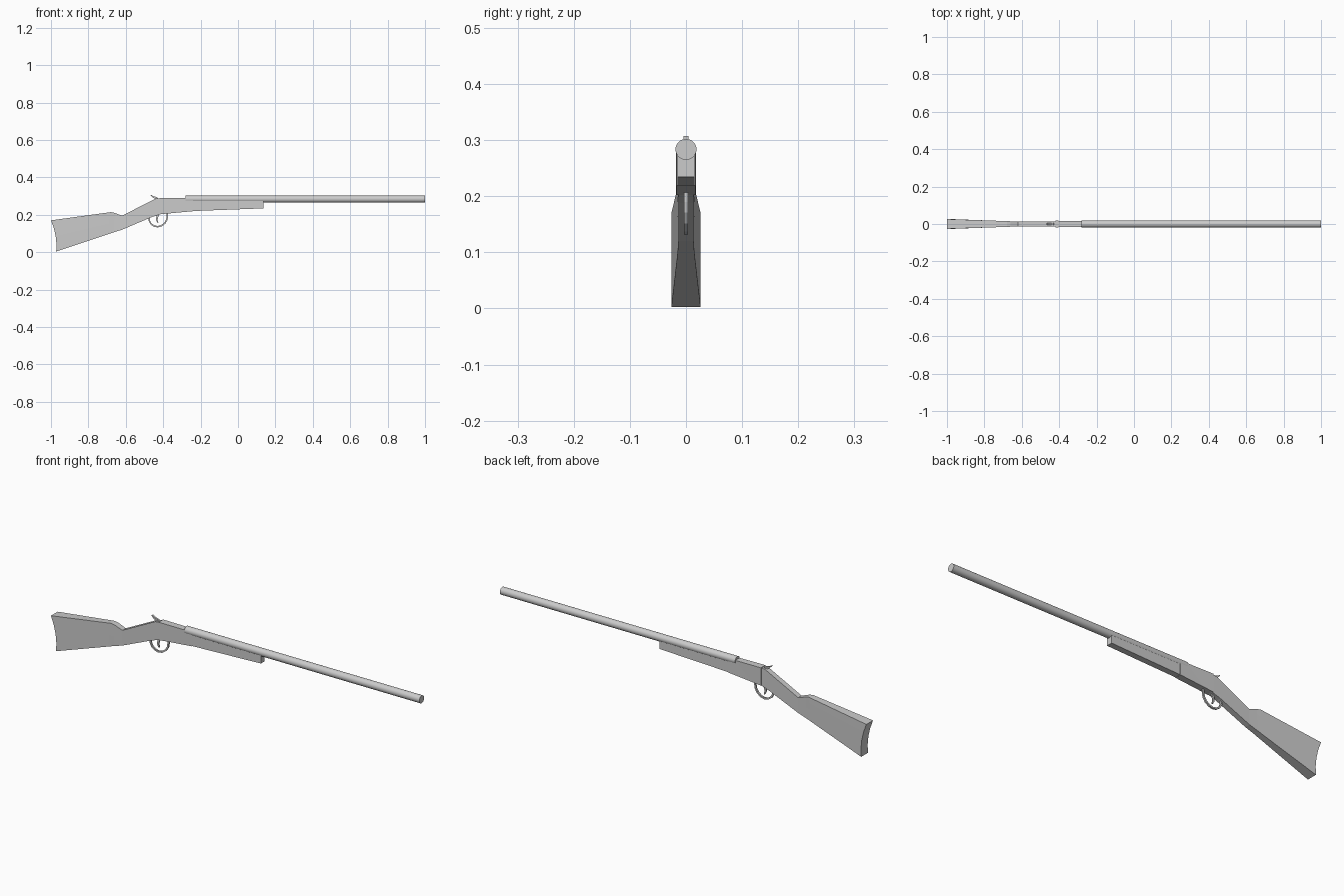
import bpy, bmesh, math
from mathutils import Vector

if "Cube" in bpy.data.objects:
    bpy.data.objects.remove(bpy.data.objects["Cube"])


def finish(name, bm):
    bmesh.ops.recalc_face_normals(bm, faces=bm.faces)
    me = bpy.data.meshes.new(name)
    bm.to_mesh(me)
    bm.free()
    ob = bpy.data.objects.new(name, me)
    bpy.context.collection.objects.link(ob)
    return ob


def loft(name, stations, rows=4):
    """Body from stations (top xz, bottom xz, half width, forward bow)."""
    bm = bmesh.new()
    rings = []
    for top, bot, w, bow in stations:
        side = []
        for i in range(rows + 1):
            t = i / rows
            x = top[0] + (bot[0] - top[0]) * t + bow * 4 * t * (1 - t)
            side.append((x, top[1] + (bot[1] - top[1]) * t))
        left = [bm.verts.new((x, -w, z)) for x, z in side]
        right = [bm.verts.new((x, w, z)) for x, z in side]
        rings.append((left, right))
    for a, b in zip(rings, rings[1:]):
        for s in (0, 1):
            for i in range(rows):
                bm.faces.new((a[s][i], a[s][i + 1], b[s][i + 1], b[s][i]))
        for i in (0, rows):
            bm.faces.new((a[0][i], a[1][i], b[1][i], b[0][i]))
    for left, right in (rings[0], rings[-1]):
        for i in range(rows):
            bm.faces.new((left[i], left[i + 1], right[i + 1], right[i]))
    return finish(name, bm)


def strip(name, path, thick, half_w):
    """Flat bar swept along an xz path; thick gives one value per point."""
    bm = bmesh.new()
    pts = [Vector(p) for p in path]
    rings = []
    for i, p in enumerate(pts):
        d = (pts[min(i + 1, len(pts) - 1)] - pts[max(i - 1, 0)]).normalized()
        n = Vector((-d.y, d.x)) * thick[i] / 2
        a, b = p + n, p - n
        rings.append([bm.verts.new((q.x, y, q.y)) for q, y in
                      ((a, -half_w), (a, half_w), (b, half_w), (b, -half_w))])
    for r, s in zip(rings, rings[1:]):
        for j in range(4):
            k = (j + 1) % 4
            bm.faces.new((r[j], r[k], s[k], s[j]))
    bm.faces.new(rings[0])
    bm.faces.new(rings[-1])
    return finish(name, bm)


# Shoulder stock with hollow butt, comb and wrist
loft("stock", [
    ((-1.0, 0.17), (-0.972, 0.003), 0.026, 0.011),
    ((-0.68, 0.214), (-0.70, 0.094), 0.0155, 0),
    ((-0.66, 0.210), (-0.665, 0.106), 0.0145, 0),
    ((-0.62, 0.195), (-0.62, 0.12), 0.0135, 0),
    ((-0.44, 0.286), (-0.46, 0.188), 0.0135, 0),
    ((-0.41, 0.288), (-0.41, 0.204), 0.0135, 0),
])

# Receiver block
loft("receiver", [
    ((-0.42, 0.29), (-0.42, 0.202), 0.0175, 0),
    ((-0.28, 0.289), (-0.37, 0.207), 0.0165, 0),
    ((-0.24, 0.28), (-0.24, 0.219), 0.0165, 0),
], rows=1)

# Fore-end under the barrel
loft("fore_end", [
    ((-0.25, 0.275), (-0.25, 0.2195), 0.015, 0),
    ((0.135, 0.275), (0.135, 0.234), 0.015, 0),
], rows=1)

# Barrel
bpy.ops.mesh.primitive_cylinder_add(vertices=32, radius=0.0187, depth=1.28,
                                    location=(0.36, 0, 0.2835),
                                    rotation=(0, math.pi / 2, 0))
bpy.context.object.name = "barrel"
bpy.ops.object.shade_smooth_by_angle()

# Trigger guard loop
guard = [(-0.474, 0.19), (-0.475, 0.17), (-0.466, 0.152), (-0.449, 0.14),
         (-0.43, 0.136), (-0.41, 0.141), (-0.392, 0.154), (-0.381, 0.172),
         (-0.378, 0.19), (-0.378, 0.212)]
strip("trigger_guard", guard, [0.008] * len(guard), 0.004)

# Trigger blade
strip("trigger", [(-0.424, 0.208), (-0.432, 0.188), (-0.434, 0.172), (-0.428, 0.157)],
      [0.012, 0.01, 0.008, 0.005], 0.0035)

# Hammer spur
strip("hammer", [(-0.425, 0.275), (-0.437, 0.289), (-0.453, 0.295), (-0.467, 0.306)],
      [0.014, 0.012, 0.008, 0.003], 0.0045)
